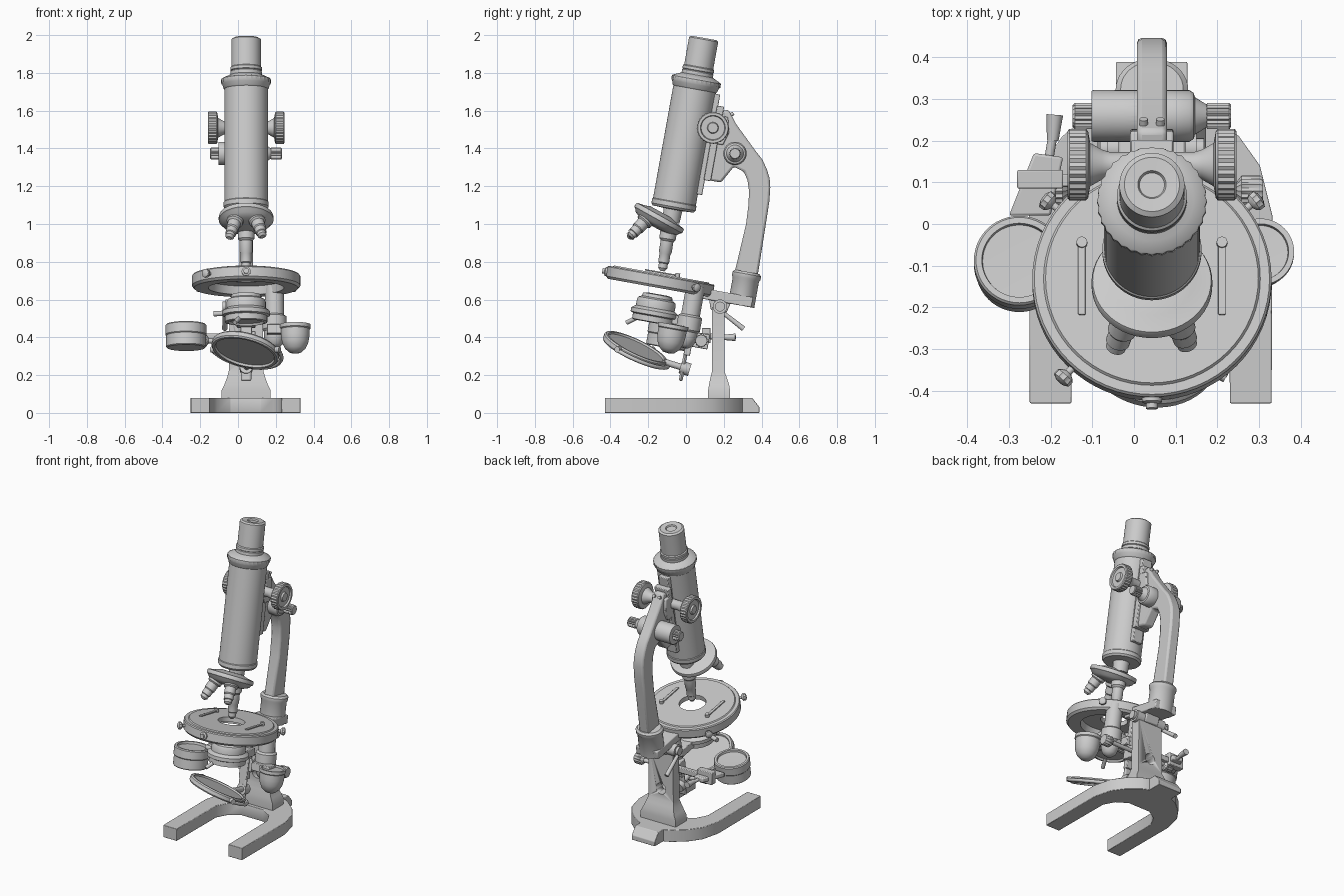
import bpy, bmesh, math
from mathutils import Matrix, Vector

I = Matrix.Identity(4)
Tr = Matrix.Translation
YZ = Matrix(((0, 0, 1, 0), (1, 0, 0, 0), (0, 1, 0, 0), (0, 0, 0, 1)))  # plan xy -> yz
# inclined frame: origin at stage centre, z along the optical axis
T = Tr((0.043, -0.13, 0.735)) @ Matrix.Rotation(math.radians(-10.2), 4, 'X')


def finish(name, bm, m, bevel=0, angle=35):
    bmesh.ops.remove_doubles(bm, verts=bm.verts, dist=1e-5)
    bmesh.ops.recalc_face_normals(bm, faces=bm.faces)
    me = bpy.data.meshes.new(name)
    bm.to_mesh(me)
    bm.free()
    me.transform(m)
    me.shade_smooth()
    me.set_sharp_from_angle(angle=math.radians(angle))
    ob = bpy.data.objects.new(name, me)
    bpy.context.collection.objects.link(ob)
    if bevel:
        b = ob.modifiers.new("bevel", 'BEVEL')
        b.width, b.segments, b.limit_method = bevel, 2, 'ANGLE'
    return ob


def skin(bm, rings, caps=False, loop=False):
    n = len(rings[0])
    for a, b in zip(rings, rings[1:] + (rings[:1] if loop else [])):
        for i in range(n):
            j = (i + 1) % n
            bm.faces.new((a[i], a[j], b[j], b[i]))
    if caps:
        bm.faces.new(rings[0])
        bm.faces.new(rings[-1])


def lathe(name, prof, m=I, n=40, loop=False):
    """prof: (radius, z[, knurl depth]) revolved about z"""
    bm = bmesh.new()
    rings = []
    for p in prof:
        k = p[2] if len(p) > 2 else 0
        rings.append([bm.verts.new(((p[0] - k * (i % 2)) * math.cos(math.tau * i / n),
                                    (p[0] - k * (i % 2)) * math.sin(math.tau * i / n), p[1]))
                      for i in range(n)])
    skin(bm, rings, loop=loop)
    bmesh.ops.dissolve_degenerate(bm, dist=1e-6, edges=bm.edges)
    return finish(name, bm, m)


def prism(name, pts, a, b, m=I, bevel=0.006):
    bm = bmesh.new()
    skin(bm, [[bm.verts.new((x, y, z)) for x, y in pts] for z in (a, b)], caps=True)
    return finish(name, bm, m, bevel)


def box(name, x, y, z, m=I, bevel=0.004):
    return prism(name, [(x[0], y[0]), (x[1], y[0]), (x[1], y[1]), (x[0], y[1])], z[0], z[1], m, bevel)


def along(p, d):
    return Tr(p) @ Vector(d).to_track_quat('Z', 'Y').to_matrix().to_4x4()


def rod(name, p, q, r, m=I, r2=None, n=20):
    p, q = Vector(p), Vector(q)
    L = (q - p).length
    return lathe(name, [(0, 0), (r, 0), (r2 or r, L), (0, L)], m @ along(p, q - p), n)


# horseshoe base and heel
half = [(.29, -.43), (.292, .02), (.262, .14), (.212, .21), (.13, .28), (.085, .3),
        (-.085, .3)]
out = half[:6] + [(-x, y) for x, y in reversed(half[:6])]
inn = [(.19, -.43), (.187, -.02), (.15, .05), (.08, .095)]
base = out + [(-x, y) for x, y in inn] + list(reversed(inn))
prism("horseshoe_base", base, 0, .08, Tr((.04, 0, 0)), .003)
prism("base_heel", [(.2, 0), (.389, 0), (.389, .03), (.35, .08), (.2, .08)], -.043, .128, YZ, .003)

# flared pillar with a through hole
bm = bmesh.new()
rings = []
for hx, y0, y1, z in [(.13, .117, .233, .075), (.13, .117, .233, .12), (.115, .122, .228, .15),
                      (.1, .13, .215, .19), (.092, .138, .203, .22), (.088, .138, .203, .56)]:
    rings.append([bm.verts.new((.043 + sx * hx, y, z)) for sx, y in
                  ((-1, y0), (1, y0), (1, y1), (-1, y1))])
skin(bm, rings, caps=True)
pillar = finish("pillar", bm, I)
cut = rod("hole_cutter", (.043, .05, .29), (.043, .3, .29), .036, n=28)
cut.hide_render = True
cut.hide_set(True)
bo = pillar.modifiers.new("hole", 'BOOLEAN')
bo.operation, bo.object = 'DIFFERENCE', cut
rod("tilt_hinge", (-.065, .18, .563), (.15, .18, .563), .038, n=28)
for s in (-1, 1):
    rod("hinge_cap", (.043 + s * .1, .18, .563), (.043 + s * .125, .18, .563), .026)
rod("hinge_lever", (-.07, .19, .535), (-.07, .305, .445), .011, r2=.014)

# limb plate, socket and curved arm
prism("limb_plate", [(.2, -.09), (.5, -.09), (.5, -.035), (.2, -.035)], -.08, .08, T @ YZ)
prism("hinge_lug", [(.29, -.14), (.375, -.14), (.39, -.08), (.27, -.08)], -.05, .05, T @ YZ)
lathe("arm_socket", [(0, -.09), (.08, -.09), (.08, .05), (.087, .06), (.087, .08), (.075, .092), (0, .092)],
      T @ Tr((0, .445, 0)) @ Matrix.Diagonal((1, .88, 1, 1)))
arm = [(.378, .727), (.42, .69), (.452, .643), (.474, .6), (.486, .553), (.494, .48), (.496, .409), (.503, .08),
       (.38, .08), (.394, .337), (.388, .45), (.377, .52), (.36, .57), (.334, .61), (.277, .628),
       (.225, .533), (.16, .533), (.15, .9), (.195, .92), (.25, .85)]
prism("arm", arm, -.036, .036, T @ YZ, .012)

# focus slide
box("rack_slide", (-.035, .035), (.1, .138), (.45, .99), T)
box("slide_guide", (-.05, .05), (.132, .17), (.53, .93), T)
prism("focus_housing", [(.14, .73), (.2, .73), (.22, .8), (.2, .88), (.14, .88)], -.052, .052, T @ YZ)
for x in (-.02, .02):
    rod("housing_screw", (x, .2, .885), (x, .225, .905), .01, T, n=12)

# coarse and fine focus knobs on both sides
for s, side in ((-1, "left"), (1, "right")):
    lathe("coarse_knob_" + side,
          [(0, .02), (.03, .02), (.03, .1), (.036, .12), (.052, .148), (.08, .153), (.086, .158, .004),
           (.086, .198, .004), (.08, .203), (.066, .203), (.062, .193), (.03, .193), (.026, .203), (0, .203)],
          T @ along((0, .131, .81), (s, 0, 0)), 56)
    lathe("fine_knob_" + side,
          [(0, .02), (.058, .02), (.062, .03), (.062, .09), (.055, .1), (.045, .103), (.022, .14),
           (.022, .13), (.032, .132, .005), (.032, .185, .005), (.026, .19), (0, .19)],
          T @ along((0, .27, .697), (s, 0, 0)), 32)
lathe("fine_drum", [(0, -.145), (.06, -.145), (.062, -.14), (.062, 0), (0, 0)],
      T @ along((0, .27, .697), (1, 0, 0)))

# body tube with eyepiece
lathe("body_tube",
      [(0, 1.26), (.03, 1.26), (.034, 1.268), (.066, 1.27), (.078, 1.262), (.078, 1.115), (.084, 1.11),
       (.084, 1.095), (.08, 1.092), (.084, 1.088), (.084, 1.07), (.1, 1.063), (.127, 1.05), (.132, 1.046, .004),
       (.132, 1.026, .004), (.126, 1.02), (.12, 1.0), (.115, .995), (.115, .39), (.119, .386), (.119, .362),
       (.11, .35), (.05, .347), (.046, .28), (0, .28)], T, 64)

# revolving nosepiece with three objectives
N = T @ Tr((0, -.065, .287)) @ Matrix.Rotation(math.radians(-19), 4, 'X')
lathe("nosepiece", [(0, .035), (.07, .035), (.1, .024), (.142, .016), (.145, .008), (.145, -.008), (.136, -.014),
                    (.125, -.03), (.09, -.045), (.04, -.052), (0, -.052)], N, 48)
for nm, a, L in (("long", 90, .23), ("left", 225, .16), ("right", -45, .15)):
    a = math.radians(a)
    d = Vector((math.cos(a) * .342, math.sin(a) * .342, -.94))
    prof = [(0, 0), (.044, 0), (.044, .25), (.034, .3), (.034, .56), (.029, .6), (.029, .8), (.024, .82),
            (.024, .93), (.012, 1), (0, 1)]
    lathe("objective_" + nm, [(r, z * L) for r, z in prof],
          N @ along((math.cos(a) * .072, math.sin(a) * .072, -.018), d), 28)

# round stage, hollow below, with clips and centring screws
lathe("stage", [(.082, 0), (.255, 0), (.26, -.006), (.282, -.006), (.287, -.012), (.287, -.062), (.275, -.075),
                (.2, -.075), (.195, -.03), (.082, -.03)], T, 64, loop=True)
for x in (-.168, .168):
    box("stage_clip", (x - .009, x + .009), (-.09, .09), (.003, .011), T, .002)
    rod("clip_pin", (x, .085, 0), (x, .085, .02), .013, T, n=16)
for a in (270, 228, 142, 38):
    a = math.radians(a)
    d = Vector((math.cos(a), math.sin(a), 0))
    lathe("stage_screw", [(0, 0), (.009, 0), (.009, .025), (.018, .03), (.024, .036, .003), (.024, .05, .003),
                          (.012, .056), (0, .056)] if a < 4.5 else
          [(0, 0), (.024, 0), (.024, .02), (.014, .024), (.014, .036), (0, .036)],
          T @ along(d * .275 + Vector((0, 0, -.038)), d), 20)

# condenser and its carrier
lathe("condenser", [(0, -.108), (.05, -.108), (.078, -.112), (.082, -.13), (.098, -.138), (.104, -.15), (.104, -.185),
                    (.112, -.19), (.126, -.2), (.126, -.222), (.112, -.228), (.112, -.258), (.095, -.262),
                    (.09, -.25), (0, -.25)], T, 48)
rod("iris_lever", (-.03, -.08, -.245), (-.06, -.135, -.285), .012, T)
rod("condenser_screw", (-.1, .0, -.21), (-.17, .02, -.21), .014, T)
box("condenser_bracket", (-.05, .05), (.09, .22), (-.25, -.2), T)
box("substage_rail", (-.03, .03), (.19, .225), (-.4, -.07), T)
box("tail_bar", (-.028, .028), (.19, .21), (-.54, -.38), T, .01)
box("pinion_block", (-.05, .05), (.2, .31), (-.35, -.27), T)
rod("pinion_shaft", (-.24, .275, -.31), (.24, .275, -.31), .013, T)
for s in (-1, 1):
    lathe("pinion_knob", [(0, 0), (.016, 0), (.036, .015, .005), (.036, .06, .005), (.03, .066), (0, .066)],
          T @ along((s * .2, .27, -.31), (s, 0, 0)), 28)

# side post carrying the bowl
P = T @ Tr((.15, .19, 0))
lathe("side_post", [(0, -.03), (.05, -.03), (.05, -.185), (.064, -.195), (.064, -.265), (.056, -.275), (.054, -.31),
                    (.042, -.345), (.02, -.362), (0, -.365)], P, 36)
rod("side_post_screw", (0, .04, -.29), (0, .085, -.29), .018, P)
box("bowl_bracket", (.11, .24), (.1, .17), (-.3, -.25), T)
lathe("bowl", [(0, -.155), (.03, -.15), (.055, -.128), (.07, -.095), (.075, -.06), (.076, -.025), (.081, -.02),
               (.081, 0), (.068, 0), (.066, -.012), (0, -.014)], T @ Tr((.26, .11, -.252)), 40)

# swing-out filter cup on the left
lathe("filter_cup", [(0, -.125), (.1, -.125), (.105, -.12), (.105, -.06), (.109, -.055), (.109, -.006), (.104, 0),
                     (.09, 0), (.088, -.014), (0, -.016)], T @ Tr((-.318, .09, -.255)), 48)
prism("filter_arm", [(-.3, .02), (-.24, .17), (-.17, .16), (-.2, .02)], .39, .42)
box("filter_hinge", (-.28, -.17), (.085, .13), (.37, .45))
box("filter_link", (-.18, -.0), (.09, .12), (.385, .42))
rod("swing_rod", (-.21, .12, .4), (-.195, .21, .4), .011)
rod("swing_rod_grip", (-.195, .2, .4), (-.19, .262, .4), .014, r2=.02)

# tilted two-sided mirror and its mount
Mi = along((.04, -.27, .335), (.22, .42, .88))
lathe("mirror", [(0, .008), (.158, .008), (.162, .018), (.176, .018), (.182, .01), (.182, -.012), (.176, -.02),
                 (.162, -.02), (.158, -.008), (0, -.008)], Mi, 56)
rod("mirror_arm", (.05, -.115, .27), (.045, .0, .235), .017)
rod("mirror_swivel", (.043, -.03, .243), (.043, .02, .228), .034)
for s in (-1, 1):
    q = Mi @ Vector((s * .175, 0, 0))
    w = Mi @ Vector((s * .205, 0, 0))
    rod("mirror_pivot", q, w, .016)
fork = bpy.data.curves.new("mirror_fork", 'CURVE')
fork.dimensions, fork.bevel_depth, fork.bevel_resolution = '3D', .011, 2
sp = fork.splines.new('POLY')
ax = (Mi.inverted() @ Vector((.05, -.1, .27)))
a0 = math.atan2(ax.y, ax.x)
x_end = [0, math.pi] if math.sin(a0) > 0 else [-math.pi, 0]
sp.points.add(20)
for i, p in enumerate(sp.points):
    a = x_end[0] + (x_end[1] - x_end[0]) * i / 20
    p.co = (Mi @ Vector((.196 * math.cos(a), .196 * math.sin(a), -.004))).to_4d()
bpy.context.collection.objects.link(bpy.data.objects.new("mirror_fork", fork))
